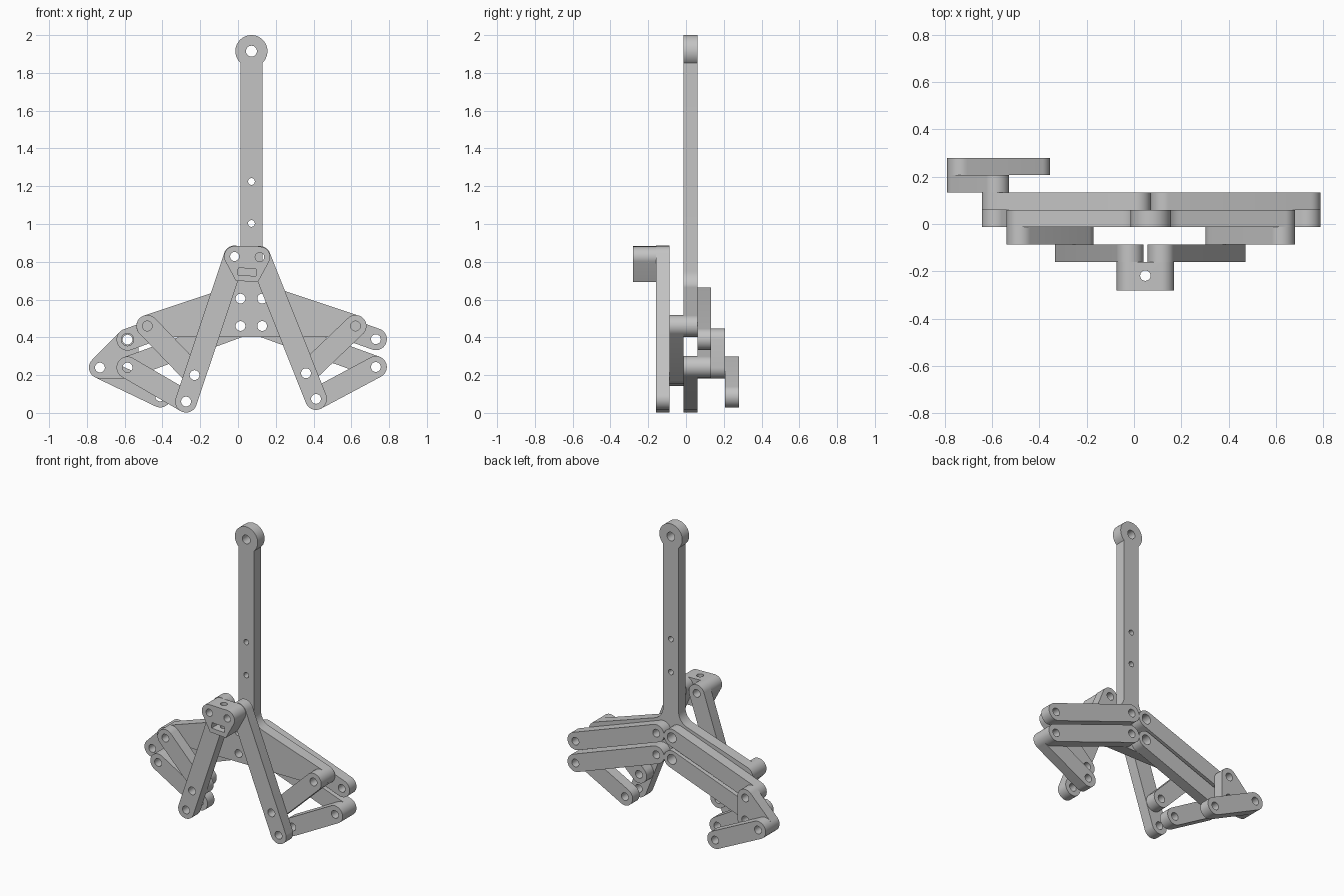
import bpy, bmesh
from math import sin, cos, tan, pi, asin, radians
from mathutils import Vector, Matrix
from mathutils.geometry import convex_hull_2d

cube = bpy.data.objects.get("Cube")
if cube:
    bpy.data.objects.remove(cube, do_unlink=True)

grey = bpy.data.materials.new("plain grey")
grey.use_nodes = True
colour = (0.55, 0.55, 0.55, 1)
grey.diffuse_color = colour
grey.node_tree.nodes["Principled BSDF"].inputs["Base Color"].default_value = colour

# Layer boundaries from front to back, all plates equally thick
THICK = 0.0733
FRONT = -0.16
R = 0.058
HOLE = 0.026


def layer(i):
    return FRONT + i * THICK


def circle(x, z, r, n=40):
    return [Vector((x + r * cos(2 * pi * i / n), z + r * sin(2 * pi * i / n))) for i in range(n)]


def hull(points):
    return [points[i] for i in convex_hull_2d(points)]


def rounded(corners, n=10):
    """Polygon outline with a fillet radius on each corner."""
    out = []
    for i, (x, z, r) in enumerate(corners):
        p = Vector((x, z))
        if r == 0:
            out.append(p)
            continue
        a = (Vector(corners[i - 1][:2]) - p).normalized()
        b = (Vector(corners[(i + 1) % len(corners)][:2]) - p).normalized()
        half = a.angle(b) / 2
        centre = p + (a + b).normalized() * r / sin(half)
        start = p + a * r / tan(half) - centre
        end = p + b * r / tan(half) - centre
        sweep = -start.angle_signed(end)
        for k in range(n + 1):
            out.append(centre + Matrix.Rotation(sweep * k / n, 2) @ start)
    return out


def smooth(obj):
    bpy.ops.object.select_all(action="DESELECT")
    obj.select_set(True)
    bpy.context.view_layer.objects.active = obj
    bpy.ops.object.shade_smooth_by_angle(angle=radians(30))


def plate(name, outline, holes, y0, y1):
    """Extrude an x-z outline with holes between two depths."""
    curve = bpy.data.curves.new(name, "CURVE")
    curve.dimensions = "2D"
    curve.fill_mode = "BOTH"
    curve.extrude = (y1 - y0) / 2
    for loop in [outline] + [circle(*h, n=28) for h in holes]:
        spline = curve.splines.new("POLY")
        spline.points.add(len(loop) - 1)
        for point, p in zip(spline.points, loop):
            point.co = (p.x, p.y, 0, 1)
        spline.use_cyclic_u = True
    temp = bpy.data.objects.new(name + " outline", curve)
    bpy.context.collection.objects.link(temp)
    graph = bpy.context.evaluated_depsgraph_get()
    mesh = bpy.data.meshes.new_from_object(temp.evaluated_get(graph))
    bpy.data.objects.remove(temp, do_unlink=True)
    mesh.transform(Matrix.Translation((0, (y0 + y1) / 2, 0)) @ Matrix.Rotation(pi / 2, 4, "X"))
    bm = bmesh.new()
    bm.from_mesh(mesh)
    bmesh.ops.remove_doubles(bm, verts=bm.verts, dist=1e-5)
    bmesh.ops.recalc_face_normals(bm, faces=bm.faces)
    bm.to_mesh(mesh)
    bm.free()
    mesh.name = name
    mesh.materials.clear()
    mesh.materials.append(grey)
    obj = bpy.data.objects.new(name, mesh)
    bpy.context.collection.objects.link(obj)
    smooth(obj)
    return obj


def link(name, pivots, level, extra=(), hole=HOLE):
    """Bar or triangle with rounded ends around its pivots."""
    outline = hull([p for x, z in pivots for p in circle(x, z, R)])
    holes = [(x, z, hole) for x, z in list(pivots) + list(extra)]
    return plate(name, outline, holes, layer(level), layer(level + 1))


# Pivot positions, left being +x
hip = {"right": (-0.018, 0.828), "left": (0.115, 0.825)}
knee = {"right": (-0.23, 0.2), "left": (0.36, 0.21)}
foot = {"right": (-0.275, 0.06), "left": (0.413, 0.074)}
arm = {"right": (-0.48, 0.46), "left": (0.622, 0.46)}
upper_in = {"right": (0.013, 0.605), "left": (0.128, 0.605)}
lower_in = {"right": (0.013, 0.46), "left": (0.128, 0.46)}
upper_out = {"right": (-0.585, 0.388), "left": (0.73, 0.39)}
lower_out = {"right": (-0.585, 0.24), "left": (0.73, 0.243)}

# Linkage bars on both sides
for side in ("left", "right"):
    link(side + " front leg", [hip[side], foot[side]], 0, [knee[side]])
    link(side + " knee link", [arm[side], knee[side]], 1)
    link(side + " foot link", [foot[side], lower_out[side]], 2)
    wide = 0.033 if side == "right" else HOLE
    link(side + " upper bar", [upper_in[side], upper_out[side]], 3, hole=wide)
    link(side + " lower bar", [lower_in[side], lower_out[side]], 3, hole=wide)

# Rear linkage on the right side only
corner = (-0.731, 0.24)
link("triangle link", [upper_out["right"], lower_out["right"], corner], 4)
link("rear link", [corner, (-0.412, 0.087)], 5)

# Upright frame: post with an eye on top, filleted into sloping arms with a flat base
MID, POST, EYE, EYE_Z = 0.071, 0.058, 0.085, 1.915
side_profile = [(POST, 0.685, 0.09), (0.609, 0.5015, 0.0575), (0.609, 0.402, 0.0575)]
neck = asin(POST / EYE)
outline = []
for i in range(41):
    # Sweep from the right edge of the post over the top to the left edge
    a = neck + (2 * pi - 2 * neck) * i / 40
    outline.append((MID + EYE * sin(a), EYE_Z - EYE * cos(a), 0))
outline += [(MID - x, z, r) for x, z, r in side_profile]
outline += [(MID + x, z, r) for x, z, r in reversed(side_profile)]
frame_holes = [(MID, EYE_Z, 0.029), (MID, 1.225, 0.018), (MID, 1.003, 0.018)]
for table in (upper_in, lower_in, arm):
    frame_holes += [(x, z, HOLE) for x, z in table.values()]
plate("upright frame", rounded(outline), frame_holes, layer(2), layer(3))

# Hip block with tapered lower half
block_outline = hull([p for x, z in hip.values() for p in circle(x, z, 0.055)]
                     + [Vector((-0.012, 0.70)), Vector((0.105, 0.692))])
block = plate("hip block", block_outline, [(x, z, 0.024) for x, z in hip.values()], -0.28, FRONT)


def cut(obj, cutter):
    mod = obj.modifiers.new("cut", "BOOLEAN")
    mod.operation = "DIFFERENCE"
    mod.solver = "EXACT"
    mod.object = cutter
    bpy.context.view_layer.objects.active = obj
    bpy.ops.object.modifier_apply(modifier=mod.name)
    bpy.data.objects.remove(cutter, do_unlink=True)


# Nut slot in the front and screw hole from above
bpy.ops.mesh.primitive_cube_add(size=1, location=(0.048, -0.24, 0.746), rotation=(0, radians(3), 0))
slot = bpy.context.object
slot.scale = (0.095, 0.12, 0.038)
cut(block, slot)
bpy.ops.mesh.primitive_cylinder_add(vertices=28, radius=0.022, depth=0.4, location=(0.048, -0.218, 0.8))
cut(block, bpy.context.object)
smooth(block)
